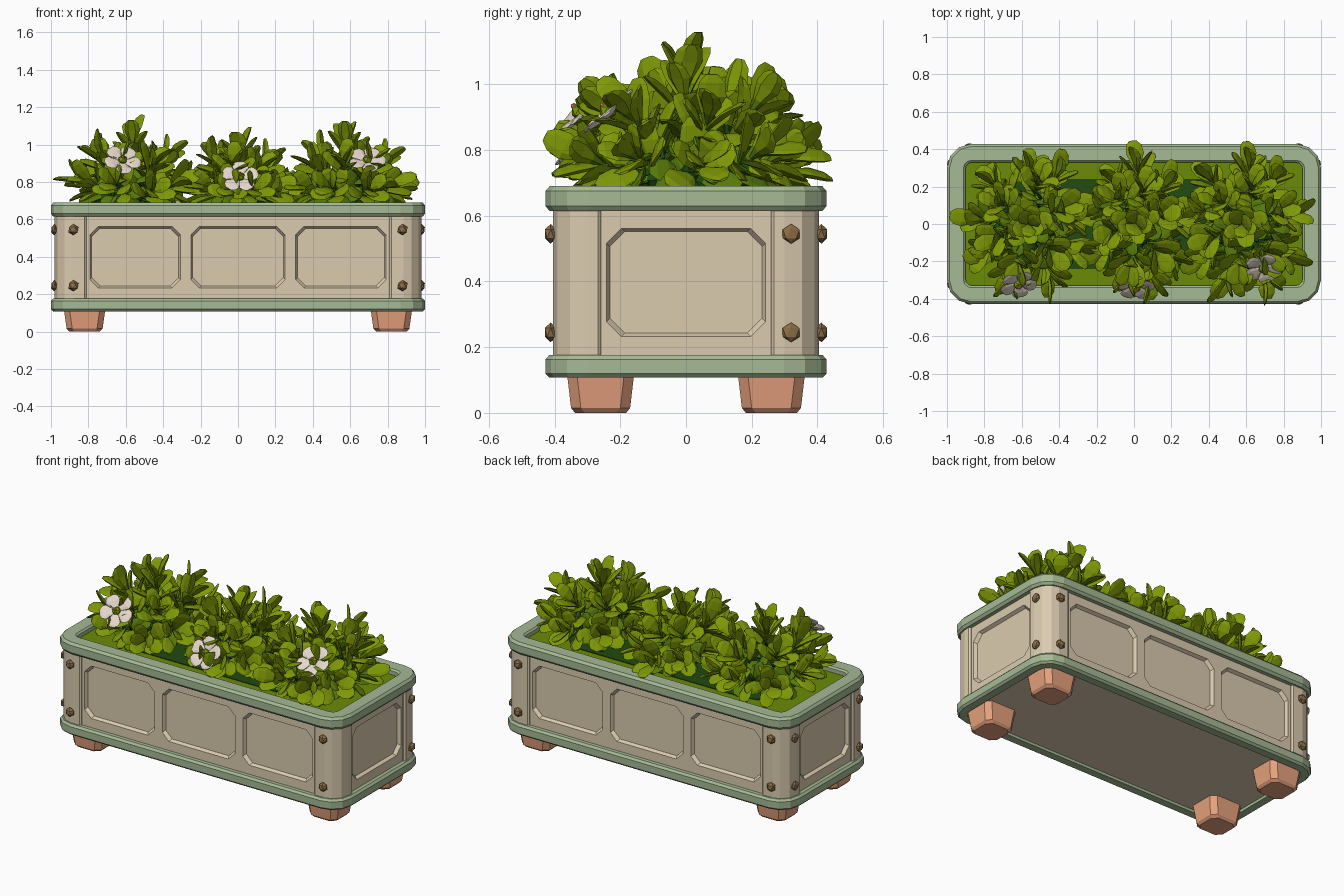
import bpy, bmesh, math, random
from mathutils import Vector, Matrix

if "Cube" in bpy.data.objects:
    bpy.data.objects.remove(bpy.data.objects["Cube"])
random.seed(7)

def mat(name, r, g, b):
    m = bpy.data.materials.new(name)
    m.diffuse_color = (r, g, b, 1)
    m.use_nodes = True
    m.node_tree.nodes["Principled BSDF"].inputs["Base Color"].default_value = m.diffuse_color
    return m

STONE = mat("beige stone", 0.71, 0.60, 0.43)
SAGE = mat("sage green", 0.38, 0.49, 0.30)
CLAY = mat("terracotta", 0.84, 0.38, 0.22)
BRONZE = mat("bronze", 0.27, 0.16, 0.065)
LEAF = mat("leaf green", 0.21, 0.32, 0.002)
MID = mat("shaded leaf green", 0.10, 0.20, 0.003)
DEEP = mat("deep green", 0.015, 0.07, 0.006)
BED = mat("moss green", 0.15, 0.26, 0.002)
WHITE = mat("petal white", 0.78, 0.68, 0.60)
ORANGE = mat("pollen orange", 0.80, 0.32, 0.10)

def finish(name, bm, mats):
    bmesh.ops.recalc_face_normals(bm, faces=bm.faces)
    me = bpy.data.meshes.new(name)
    bm.to_mesh(me)
    bm.free()
    for m in mats:
        me.materials.append(m)
    ob = bpy.data.objects.new(name, me)
    bpy.context.collection.objects.link(ob)
    return ob

def loft(bm, loops, caps=True, closed=False, mi=0):
    """Skin a list of equal-length point loops."""
    vs = [[bm.verts.new(p) for p in lp] for lp in loops]
    n = len(vs[0])
    pairs = list(zip(vs, vs[1:])) + ([(vs[-1], vs[0])] if closed else [])
    for k, (a, b) in enumerate(pairs):
        for i in range(n):
            f = bm.faces.new((a[i], a[(i + 1) % n], b[(i + 1) % n], b[i]))
            f.material_index = mi[k] if isinstance(mi, list) else mi
    if caps:
        bm.faces.new(vs[0]).material_index = mi[0] if isinstance(mi, list) else mi
        bm.faces.new(vs[-1]).material_index = mi[-1] if isinstance(mi, list) else mi

def rounded(hx, hy, r, z, n=3):
    pts = []
    for q, (sx, sy) in enumerate([(1, 1), (-1, 1), (-1, -1), (1, -1)]):
        for i in range(n + 1):
            a = math.pi / 2 * (q + i / n)
            pts.append((sx * (hx - r) + r * math.cos(a), sy * (hy - r) + r * math.sin(a), z))
    return pts

# trough body with recessed octagonal panels on all four walls
bm = bmesh.new()
loft(bm, [rounded(0.965, 0.392, 0.11, z) for z in (0.125, 0.645)])
body = finish("trough_body", bm, [STONE])

def octagon(u0, u1, z0, z1, c):
    return [(u0 + c, z0), (u1 - c, z0), (u1, z0 + c), (u1, z1 - c),
            (u1 - c, z1), (u0 + c, z1), (u0, z1 - c), (u0, z0 + c)]

bm = bmesh.new()
walls = [((-0.79, -0.31), 0.392, 0), ((-0.25, 0.25), 0.392, 0), ((0.31, 0.79), 0.392, 0),
         ((-0.24, 0.24), 0.965, 1)]
for (u0, u1), d, side in walls:
    for s in (-1, 1):
        loops = []
        for depth, g in ((0.02, 0.012), (-0.02, -0.008)):
            o = octagon(u0 - g, u1 + g, 0.235 - g, 0.56 + g, 0.045)
            e = s * (d + depth)
            loops.append([(e, u, z) if side else (u, e, z) for u, z in o])
        loft(bm, loops)
cutter = finish("panel_cutter", bm, [STONE])
cutter.hide_render = True
mod = body.modifiers.new("panels", 'BOOLEAN')
mod.object = cutter
mod.solver = 'EXACT'
bpy.context.view_layer.objects.active = body
bpy.ops.object.modifier_apply(modifier=mod.name)
bpy.data.objects.remove(cutter)

# raised posts wrapping the four corners
bm = bmesh.new()
outline = [(0.81, 0.38), (0.81, 0.396), (0.82, 0.405), (0.885, 0.405)]
outline += [(0.875 + 0.105 * math.sin(a), 0.30 + 0.105 * math.cos(a))
            for a in (math.radians(30), math.radians(60))]
outline += [(0.98, 0.30), (0.98, 0.268), (0.971, 0.258), (0.955, 0.258)]
for sx in (-1, 1):
    for sy in (-1, 1):
        loft(bm, [[(sx * x, sy * y, z) for x, y in outline] for z in (0.15, 0.64)])
finish("corner_posts", bm, [STONE])

# sage rims, swept around rounded rectangles
def rim(name, profile):
    bm = bmesh.new()
    loft(bm, [rounded(1 - i, 0.428 - i, max(0.13 - i, 0.04), z) for i, z in profile],
         caps=False, closed=True)
    finish(name, bm, [SAGE])

rim("top_rim", [(0.012, 0.615), (0, 0.63), (0, 0.675), (0.013, 0.69),
                (0.088, 0.69), (0.098, 0.68), (0.098, 0.615)])
rim("bottom_rim", [(0.012, 0.108), (0, 0.12), (0, 0.163), (0.012, 0.176),
                   (0.06, 0.176), (0.06, 0.108)])

# planting bed, darker along the middle
bm = bmesh.new()
loft(bm, [rounded(0.91, 0.34, 0.05, z) for z in (0.64, 0.656)])
loft(bm, [rounded(0.72, 0.24, 0.15, z) for z in (0.65, 0.66)], mi=1)
finish("planting_bed", bm, [BED, DEEP])

# four tapered feet
bm = bmesh.new()
for sx in (-1, 1):
    for sy in (-1, 1):
        loft(bm, [[(x + sx * 0.82, y + sy * 0.26, z) for x, y, z in rounded(a, b, 0.03, z, 1)]
                  for a, b, z in ((0.082, 0.078, 0), (0.096, 0.09, 0.015), (0.112, 0.103, 0.127))])
finish("feet", bm, [CLAY])

# bronze nails on the corner posts
bm = bmesh.new()
nails = [(sx * 0.88, sy * 0.412, 0) for sx in (-1, 1) for sy in (-1, 1)]
nails += [(0.983, 0.32, 1), (-0.983, 0.32, 1), (-0.983, -0.32, 1)]
for x, y, side in nails:
    for z in (0.245, 0.545):
        m = Matrix.Translation((x, y, z)) @ Matrix.Diagonal(
            (0.6, 1, 1, 1) if side else (1, 0.7, 1, 1))
        bmesh.ops.create_icosphere(bm, subdivisions=1, radius=0.03, matrix=m)
finish("nails", bm, [BRONZE])

# one faceted paddle leaf or petal
STATIONS = [(0, 0.2, 0.5), (0.3, 0.5, 0.9), (0.62, 1, 1), (0.87, 0.85, 0.8), (1, 0.4, 0.35)]
SECTION = [(-1, 0), (-0.5, 1), (0.5, 1), (1, 0), (0.5, -1), (-0.5, -1)]

def paddle(bm, base, d, up, length, width, thick, bend, mi):
    d = d.normalized()
    side = d.cross(up).normalized()
    nrm = side.cross(d)
    loft(bm, [[base + d * length * t + side * width * w * a
               + nrm * (thick * h * b + bend * t * t + 0.25 * width * w * abs(a))
               for a, b in SECTION] for t, w, h in STATIONS], mi=mi)

# shrubs: leafy shoots fanning from each root
def shrub(name, cx, rx, ry, height):
    bm = bmesh.new()
    root = Vector((cx, 0, 0.665))
    shoots = [(90, 0, 1.0)]
    shoots += [(50, 60 * i + 20, 0.94) for i in range(6)]
    shoots += [(22, 40 * i + 10, 0.90) for i in range(9)]
    for elev, az, reach in shoots:
        e = math.radians(elev + random.uniform(-5, 5))
        a = math.radians(az + random.uniform(-8, 8))
        axis = Vector((math.cos(e) * math.cos(a) * rx, math.cos(e) * math.sin(a) * ry,
                       math.sin(e) * height))
        span = axis * reach * random.uniform(0.94, 1.04)
        ax = axis.normalized()
        p = ax.orthogonal().normalized()
        q = ax.cross(p)
        count = 14 if elev > 80 else 11
        for k in range(count):
            f = k / (count - 1)
            ang = k * 2.4 + random.uniform(-0.25, 0.25)
            rad = p * math.cos(ang) + q * math.sin(ang)
            open_ = 1.25 - 0.95 * f
            d = ax * (1.1 - open_ * 0.5) + rad * open_ * 0.8
            base = root + span * (0.28 + 0.4 * f)
            length = random.uniform(0.145, 0.19)
            tip = base + d.normalized() * length
            if tip.z < 0.7:      # keep leaves above the rim
                d.z += (0.7 - tip.z) / length
            up = ax * 0.9 - rad * 0.5 + Vector((0.01, 0.02, 0.25))
            low = 2 if f < 0.5 else 1
            tone = 0 if f > 0.2 else 1
            paddle(bm, base, d, up, length, random.uniform(0.038, 0.052), 0.010,
                   -0.02, [low, tone, tone, tone])
    # shaded heart of the shrub
    bmesh.ops.create_icosphere(bm, subdivisions=1, radius=0.13, matrix=Matrix.Translation(
        (cx, 0, 0.7)))
    for fc in bm.faces:
        if len(fc.verts) == 3:
            fc.material_index = 2
    finish(name, bm, [LEAF, MID, DEEP])

shrub("left_shrub", -0.57, 0.44, 0.51, 0.48)
shrub("middle_shrub", 0.02, 0.33, 0.48, 0.42)
shrub("right_shrub", 0.59, 0.41, 0.51, 0.47)

# five-petalled flowers
def flower(name, pos, normal, spin):
    bm = bmesh.new()
    c, n = Vector(pos), Vector(normal).normalized()
    p = n.cross(Vector((0, 0, 1))).normalized()
    q = n.cross(p)
    for k in range(5):
        a = spin + k * math.tau / 5
        paddle(bm, c, p * math.cos(a) + q * math.sin(a), n, 0.1, 0.043, 0.008, 0.01, 0)
    for off, r, mi in ((0.012, 0.028, 1), (0.036, 0.010, 2)):
        old = set(bm.faces)
        bmesh.ops.create_icosphere(bm, subdivisions=1, radius=r,
                                   matrix=Matrix.Translation(c + n * off))
        for fc in set(bm.faces) - old:
            fc.material_index = mi
    # short stem back into the shrub
    paddle(bm, c - n * 0.005, Vector((0, 0.7, -0.7)), p, 0.16, 0.01, 0.008, 0, 1)
    finish(name, bm, [WHITE, LEAF, ORANGE])

flower("left_flower", (-0.62, -0.315, 0.91), (0.15, -0.72, 0.65), 0.3)
flower("middle_flower", (0.01, -0.33, 0.82), (0.0, -0.80, 0.6), 0.9)
flower("right_flower", (0.69, -0.23, 0.91), (0.05, -0.65, 0.76), 0.5)
